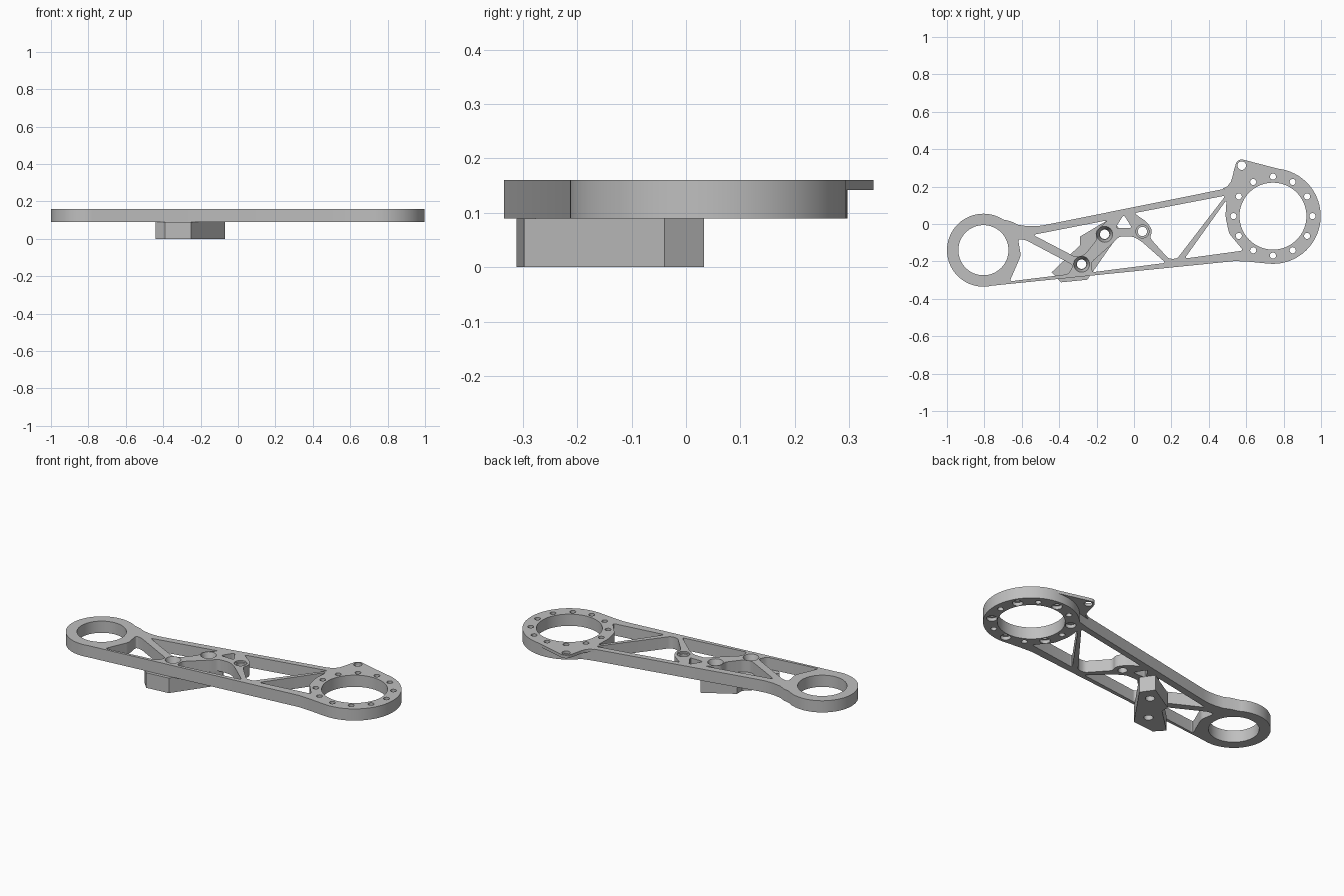
import bpy, bmesh, math
from mathutils import Vector

if "Cube" in bpy.data.objects:
    bpy.data.objects.remove(bpy.data.objects["Cube"], do_unlink=True)

metal = bpy.data.materials.new("light_grey_metal")
metal.use_nodes = True
GREY = (0.52, 0.52, 0.52, 1)
metal.diffuse_color = GREY
metal.node_tree.nodes["Principled BSDF"].inputs["Base Color"].default_value = GREY


def arc(c, r, a0, a1, n=48):
    angles = [math.radians(a0 + (a1 - a0) * i / n) for i in range(n + 1)]
    return [(c[0] + r * math.cos(a), c[1] + r * math.sin(a)) for a in angles]


def circle(c, r, n=32):
    return arc(c, r, 0, 360, n)[:-1]


def rounded(points, r=0.018, n=5):
    """Soften every corner of a polygon with a quadratic curve."""
    out = []
    for i, p in enumerate(points):
        p = Vector(p)
        a, b = Vector(points[i - 1]) - p, Vector(points[(i + 1) % len(points)]) - p
        s = p + a.normalized() * min(r, a.length * 0.45)
        e = p + b.normalized() * min(r, b.length * 0.45)
        for k in range(n + 1):
            t = k / n
            out.append(tuple(s * (1 - t) ** 2 + p * 2 * t * (1 - t) + e * t * t))
    return out


def slab(name, loops, z0, z1):
    """Extrude an outline (first loop) with holes (other loops)."""
    curve = bpy.data.curves.new(name, "CURVE")
    curve.dimensions, curve.fill_mode = "2D", "BOTH"
    curve.extrude = (z1 - z0) / 2
    for loop in loops:
        spline = curve.splines.new("POLY")
        spline.points.add(len(loop) - 1)
        for pt, (x, y) in zip(spline.points, loop):
            pt.co = (x, y, 0, 1)
        spline.use_cyclic_u = True
    temp = bpy.data.objects.new(name + "_curve", curve)
    bpy.context.collection.objects.link(temp)
    bpy.context.view_layer.update()
    mesh = bpy.data.meshes.new_from_object(temp.evaluated_get(bpy.context.evaluated_depsgraph_get()))
    bpy.data.objects.remove(temp, do_unlink=True)
    bm = bmesh.new()
    bm.from_mesh(mesh)
    bmesh.ops.remove_doubles(bm, verts=bm.verts, dist=0.0001)
    bmesh.ops.translate(bm, verts=bm.verts, vec=(0, 0, (z0 + z1) / 2))
    bmesh.ops.recalc_face_normals(bm, faces=bm.faces)
    bm.to_mesh(mesh)
    bm.free()
    mesh.materials.clear()
    mesh.materials.append(metal)
    ob = bpy.data.objects.new(name, mesh)
    bpy.context.collection.objects.link(ob)
    return ob


def finish(ob):
    bpy.ops.object.select_all(action="DESELECT")
    ob.select_set(True)
    bpy.context.view_layer.objects.active = ob
    for mod in list(ob.modifiers):
        bpy.ops.object.modifier_apply(modifier=mod.name)
    bpy.ops.object.shade_smooth_by_angle(angle=math.radians(30))


BOTTOM, TOP = 0.09, 0.16
small, big = (-0.805, -0.14), (0.743, 0.042)
bosses = [(-0.157, -0.055), (-0.28, -0.215), (0.045, -0.04)]
bolts = arc(big, 0.211, 0, 330, 11)

# Arm outline: small ring, straight lower edge, large ring, upper edge
outline = (arc(small, 0.195, 57, 283) + [(0.54, -0.198), (0.62, -0.202)]
           + arc(big, 0.255, -95, 140)
           + [(0.47, 0.185), (-0.48, -0.006), (-0.52, -0.012), (-0.57, -0.012),
              (-0.62, -0.004), (-0.66, 0.015)])

# Lightening pockets between the truss struts
pockets = [
    [(-0.62, -0.08), (-0.605, -0.17), (-0.665, -0.307), (-0.35, -0.268),
     (-0.325, -0.22), (-0.58, -0.085)],
    [(-0.54, -0.058), (-0.14, 0.02), (-0.207, -0.04), (-0.2, -0.085),
     (-0.265, -0.165), (-0.31, -0.178)],
    [(-0.11, -0.1), (-0.08, -0.067), (-0.005, -0.067), (0.04, -0.093),
     (0.17, -0.208), (-0.225, -0.258), (-0.228, -0.205)],
    [(0.0, 0.058), (0.49, 0.152), (0.23, -0.186), (0.185, -0.186),
     (0.085, -0.075), (0.098, -0.035), (0.07, 0.01)],
    [(0.495, 0.13), (0.489, 0.04), (0.508, -0.05), (0.585, -0.142), (0.27, -0.185)],
    [(-0.1, -0.022), (-0.055, 0.05), (-0.01, -0.022)],
]
loops = [outline, circle(small, 0.134, 64), circle(big, 0.179, 72)]
loops += [rounded(p) for p in pockets]
loops += [circle(b, 0.0165, 16) for b in bolts]
loops += [circle(b, 0.025, 24) for b in bosses]
arm = slab("arm_plate", loops, BOTTOM, TOP)

# Recesses: boss countersinks above, alternate bolt counterbores below
cut = bpy.data.meshes.new("recess_cutters")
bm = bmesh.new()


def cutter(c, r_low, r_high, z0, z1):
    made = bmesh.ops.create_cone(bm, cap_ends=True, segments=32, radius1=r_low,
                                 radius2=r_high, depth=z1 - z0)["verts"]
    bmesh.ops.translate(bm, verts=made, vec=(c[0], c[1], (z0 + z1) / 2))


for b in bosses[:2]:
    cutter(b, 0.028, 0.043, 0.115, 0.161)
cutter(bosses[2], 0.035, 0.035, 0.15, 0.17)
for b in bolts[1::2]:
    cutter(b, 0.028, 0.028, 0.08, 0.11)
bm.to_mesh(cut)
bm.free()
cutters = bpy.data.objects.new("recess_cutters", cut)
bpy.context.collection.objects.link(cutters)
cutters.hide_render = True
mod = arm.modifiers.new("recesses", "BOOLEAN")
mod.operation, mod.solver, mod.object = "DIFFERENCE", "EXACT", cutters
finish(arm)
bpy.data.objects.remove(cutters, do_unlink=True)

# Thin eyelet tab beside the large ring
eye = (0.576, 0.312)
tab_outline = (arc(big, 0.254, 69, 140, 20)
               + [(0.47, 0.186), (0.5, 0.202), (0.517, 0.225), (0.527, 0.255), (0.535, 0.29)]
               + arc(eye, 0.033, 170, 72, 14))
finish(slab("eyelet_tab", [tab_outline, circle(eye, 0.023, 24)], 0.142, TOP))

# Faceted mounting block under two bosses
block_outline = [(-0.44, -0.258), (-0.39, -0.312), (-0.25, -0.298), (-0.07, -0.04),
                 (-0.12, 0.033), (-0.29, -0.068), (-0.29, -0.115)]
finish(slab("mounting_block", [block_outline] + [circle(b, 0.025, 24) for b in bosses[:2]],
            0, BOTTOM))
